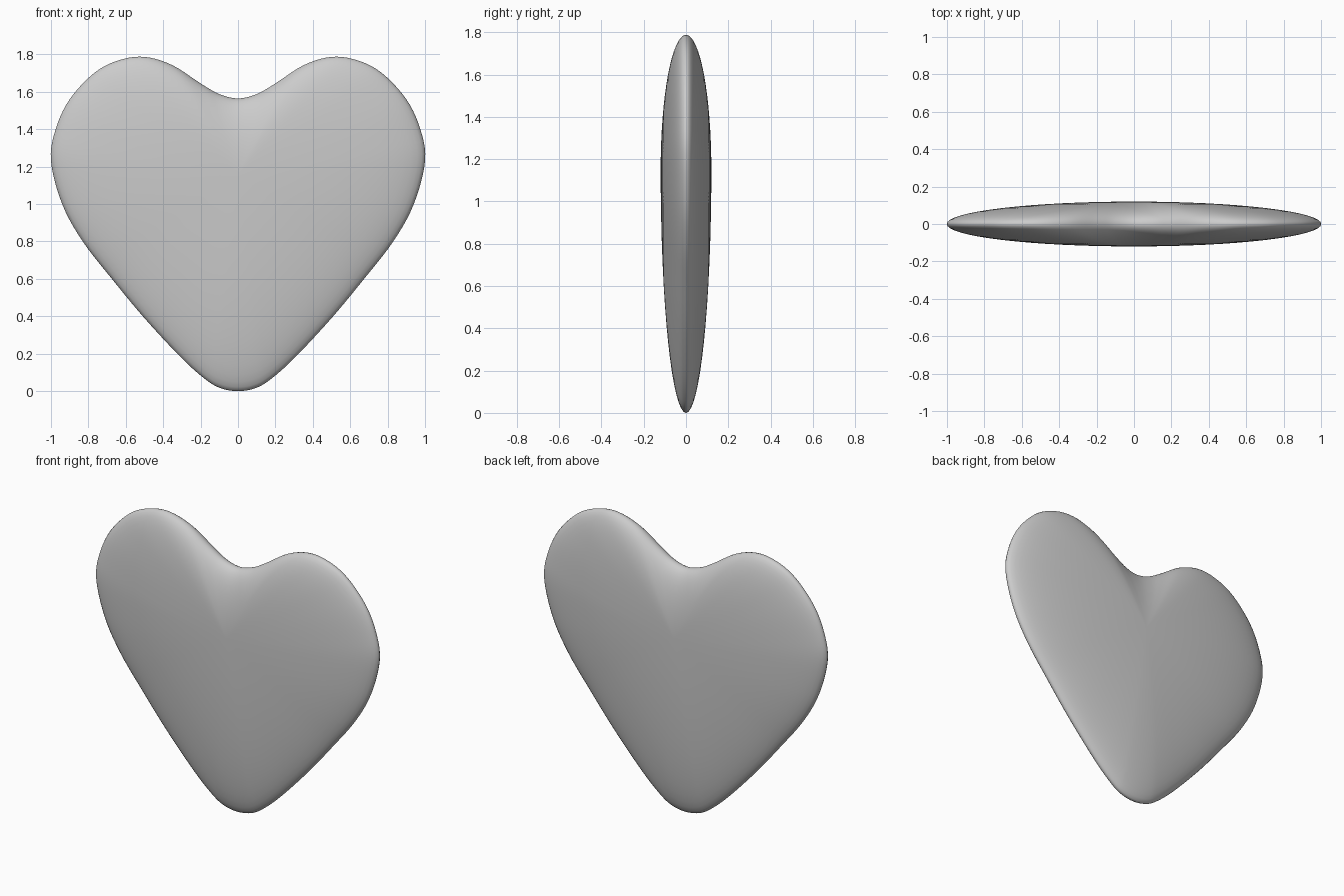
import bpy
import bmesh
import math
from mathutils import Vector

cube = bpy.data.objects.get("Cube")
if cube:
    bpy.data.objects.remove(cube, do_unlink=True)

THICK = 0.12      # half thickness at the middle
CENTRE = Vector((0, 1.15))
STEPS = 5         # spline samples per outline point
RINGS = 32        # rings from front centre to back centre

# Left half of the heart outline (x, z), from the cleft down to the tip
half = [(0, 1.565), (0.1, 1.588), (0.2, 1.645), (0.35, 1.742), (0.5, 1.787),
        (0.64, 1.768), (0.77, 1.70), (0.9, 1.56), (0.975, 1.4), (1, 1.23),
        (0.94, 1.0), (0.83, 0.8), (0.67, 0.595), (0.5, 0.39), (0.3, 0.175),
        (0.17, 0.06), (0.09, 0.015), (0, 0)]
points = [Vector(p) for p in half]
points += [Vector((-p.x, p.y)) for p in reversed(points[1:-1])]


def smooth_loop(pts, steps):
    """Closed Catmull-Rom curve through the points."""
    out = []
    n = len(pts)
    for i in range(n):
        a, b, c, d = (pts[(i + k) % n] for k in (-1, 0, 1, 2))
        for j in range(steps):
            t = j / steps
            out.append(b + (c - a) * t / 2
                       + (a - b * 2.5 + c * 2 - d / 2) * t * t
                       + (b * 1.5 - a / 2 - c * 1.5 + d / 2) * t ** 3)
    return out


outline = smooth_loop(points, STEPS)
count = len(outline)

# Pillow body: scaled outlines swept along a half ellipse, front to back
bm = bmesh.new()
rings = []
for r in range(1, RINGS):
    angle = math.pi * r / RINGS
    y = -THICK * math.cos(angle)
    ring = []
    for p in outline:
        q = CENTRE + (p - CENTRE) * math.sin(angle)
        ring.append(bm.verts.new((q.x, y, q.y)))
    rings.append(ring)

for a, b in zip(rings, rings[1:]):
    for i in range(count):
        j = (i + 1) % count
        bm.faces.new((a[i], a[j], b[j], b[i]))

# Close the front and back middles with fans
for ring, y in ((rings[0], -THICK), (rings[-1], THICK)):
    middle = bm.verts.new((CENTRE.x, y, CENTRE.y))
    for i in range(count):
        bm.faces.new((middle, ring[i], ring[(i + 1) % count]))

bmesh.ops.recalc_face_normals(bm, faces=bm.faces)
for face in bm.faces:
    face.smooth = True

mesh = bpy.data.meshes.new("heart_body")
bm.to_mesh(mesh)
bm.free()
heart = bpy.data.objects.new("heart_body", mesh)
bpy.context.collection.objects.link(heart)
